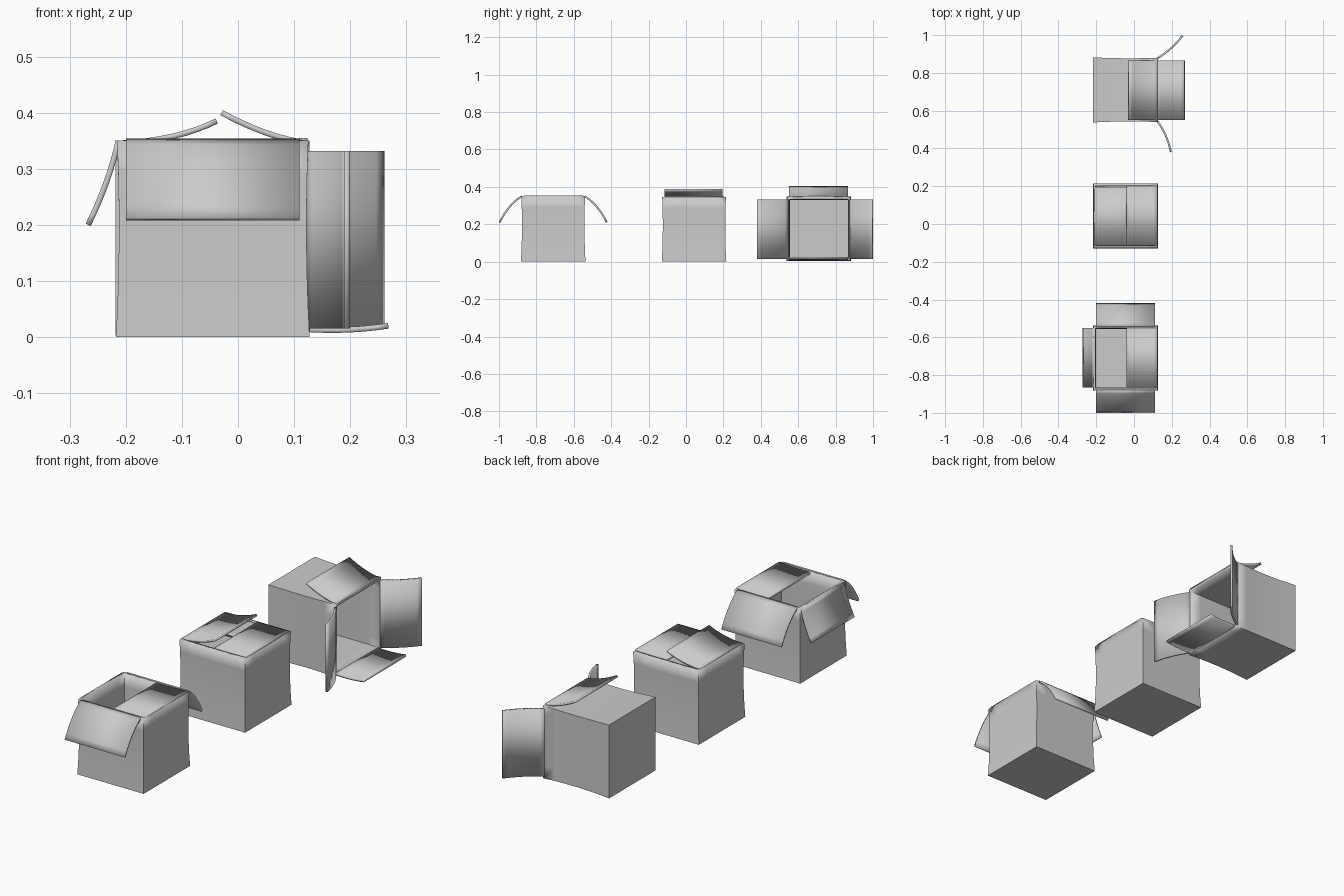
import bpy, bmesh
from math import radians
from mathutils import Matrix, Vector

if "Cube" in bpy.data.objects:
    bpy.data.objects.remove(bpy.data.objects["Cube"])


def finish(name, bm, thick, offset):
    bmesh.ops.recalc_face_normals(bm, faces=bm.faces[:])
    me = bpy.data.meshes.new(name)
    bm.to_mesh(me)
    bm.free()
    ob = bpy.data.objects.new(name, me)
    bpy.context.collection.objects.link(ob)
    mod = ob.modifiers.new("card", 'SOLIDIFY')
    mod.thickness, mod.offset = thick, offset
    mod.use_even_offset = True
    bpy.ops.object.select_all(action='DESELECT')
    ob.select_set(True)
    bpy.context.view_layer.objects.active = ob
    bpy.ops.object.shade_smooth_by_angle(angle=radians(30))
    return ob


# Open carton, slightly pinched at mid height; base at the local origin
def carton(name, size, matrix):
    sx, sy, sz = size
    bm = bmesh.new()
    bmesh.ops.create_cube(bm, size=2)
    top = [f for f in bm.faces if f.normal.z > 0.9]
    bmesh.ops.subdivide_edges(bm, edges=bm.edges[:], cuts=5, use_grid_fill=True)
    lid = [f for f in bm.faces if all(v.co.z > 0.99 for v in f.verts)]
    bmesh.ops.delete(bm, geom=lid, context='FACES')
    for v in bm.verts:
        x, y, z = v.co
        k = 1 - 0.025 * (1 - z * z) - 0.006 * (1 + z)
        v.co = (x * k * sx / 2, y * k * sy / 2, (z + 1) * sz / 2)
    # wall thickness is taken inwards after normals point out of the shell
    bmesh.ops.transform(bm, matrix=matrix, verts=bm.verts[:])
    ob = finish(name, bm, 0.012, -1)
    me = ob.data
    mid = matrix @ Vector((0, 0, sz / 2))
    base = max(me.polygons, key=lambda p: (p.center - mid).length)
    if base.normal.dot(base.center - mid) < 0:
        me.flip_normals()


# Curved flap: three points on the profile, swept along an axis from lo to hi
def flap(name, axis, p0, p1, p2, lo, hi, steps=8):
    p0, p1, p2 = Vector(p0), Vector(p1), Vector(p2)
    ctrl = 2 * p1 - (p0 + p2) / 2
    bm = bmesh.new()
    rows = []
    for i in range(steps + 1):
        t = i / steps
        p = p0 * (1 - t) ** 2 + ctrl * 2 * t * (1 - t) + p2 * t * t
        row = []
        for w in (lo, hi):
            co = list(p)
            co.insert('xyz'.index(axis), w)
            row.append(bm.verts.new(co))
        rows.append(row)
    for a, b in zip(rows, rows[1:]):
        bm.faces.new((a[0], a[1], b[1], b[0]))
    finish(name, bm, 0.010, 0)


T = Matrix.Translation

# Front box: three flaps hanging outwards, one folded flat
carton("front_box", (0.345, 0.345, 0.35), T((-0.045, -0.71, 0)))
flap("front_box_front_flap", 'x', (-0.878, 0.35), (-0.942, 0.295), (-0.997, 0.21), -0.20, 0.11)
flap("front_box_back_flap", 'x', (-0.542, 0.35), (-0.478, 0.295), (-0.423, 0.21), -0.20, 0.11)
flap("front_box_left_flap", 'y', (-0.213, 0.35), (-0.235, 0.275), (-0.267, 0.20), -0.865, -0.55)
flap("front_box_right_flap", 'y', (0.124, 0.35), (0.04, 0.347), (-0.04, 0.346), -0.865, -0.55)

# Middle box: closed, with the left flap springing up
carton("middle_box", (0.345, 0.345, 0.345), T((-0.045, 0.043, 0)))
flap("middle_box_front_flap", 'x', (-0.12, 0.337), (-0.04, 0.334), (0.042, 0.333), -0.20, 0.11)
flap("middle_box_back_flap", 'x', (0.207, 0.337), (0.13, 0.334), (0.044, 0.333), -0.20, 0.11)
flap("middle_box_right_flap", 'y', (0.123, 0.347), (0.04, 0.345), (-0.04, 0.345), -0.115, 0.20)
flap("middle_box_left_flap", 'y', (-0.21, 0.345), (-0.115, 0.358), (-0.038, 0.385), -0.115, 0.195)

# Rear box: lying on its side with the opening towards +x
carton("rear_box", (0.345, 0.345, 0.345),
       T((-0.218, 0.71, 0.1755)) @ Matrix.Rotation(radians(90), 4, 'Y'))
flap("rear_box_top_flap", 'y', (0.127, 0.345), (0.05, 0.364), (-0.029, 0.40), 0.55, 0.865)
flap("rear_box_bottom_flap", 'y', (0.122, 0.014), (0.195, 0.013), (0.268, 0.02), 0.55, 0.865)
flap("rear_box_front_flap", 'z', (0.122, 0.546), (0.168, 0.468), (0.195, 0.38), 0.015, 0.332)
flap("rear_box_back_flap", 'z', (0.122, 0.876), (0.195, 0.93), (0.257, 0.997), 0.015, 0.332)
